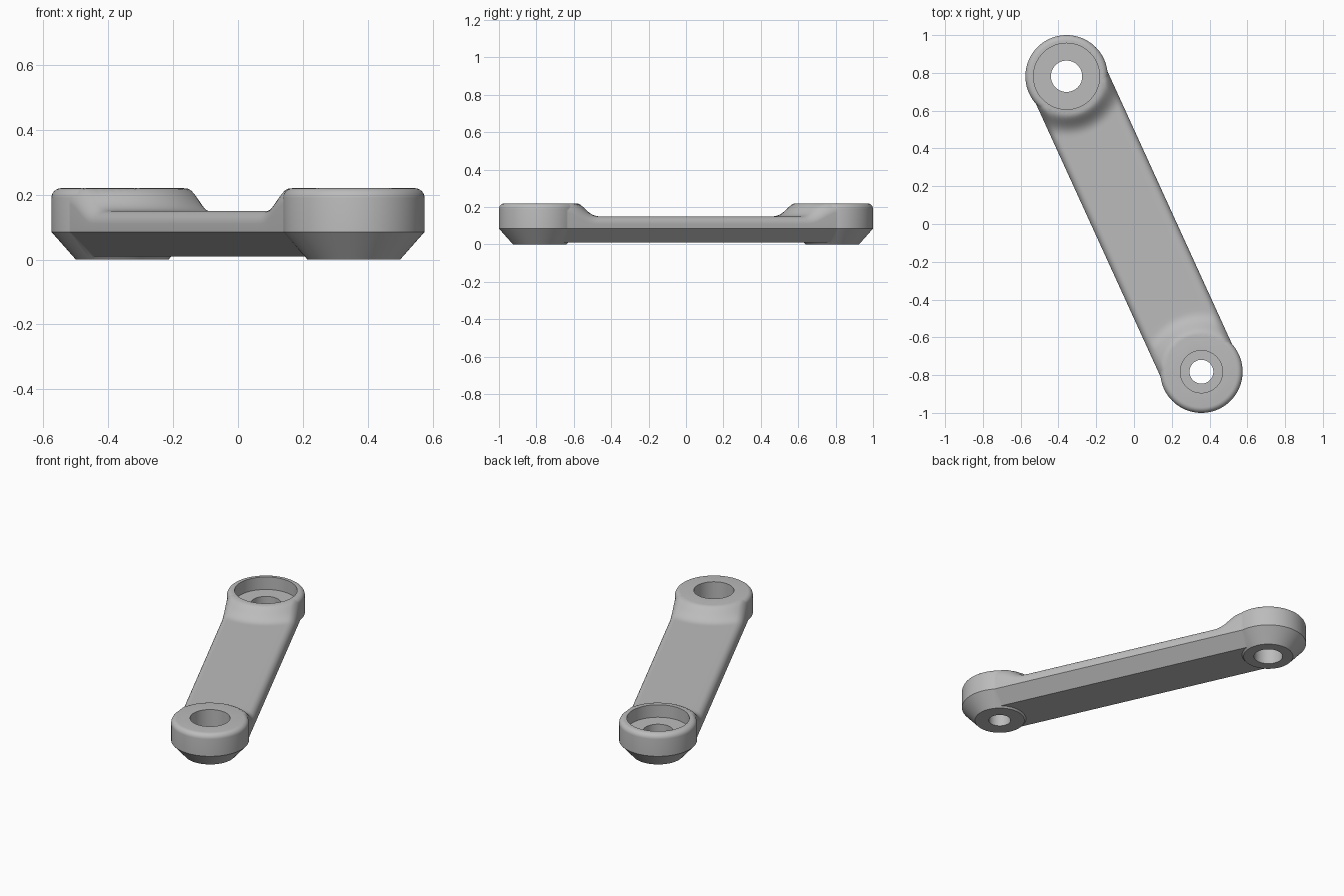
import bpy, bmesh, math
from mathutils import Vector

cube = bpy.data.objects.get("Cube")
if cube:
    bpy.data.objects.remove(cube, do_unlink=True)

END = Vector((0.357, -0.782, 0))      # small-hole end; the other end is opposite
HALF = END.length
ALONG = END.normalized()
ACROSS = Vector((-ALONG.y, ALONG.x, 0))
BOSS_R, BOSS_H = 0.218, 0.22
BAR_W, BAR_H, ROUND = 0.208, 0.15, 0.04

metal = bpy.data.materials.new("satin grey metal")
metal.use_nodes = True
metal.diffuse_color = (0.5, 0.5, 0.5, 1)
metal.node_tree.nodes["Principled BSDF"].inputs["Base Color"].default_value = (0.5, 0.5, 0.5, 1)


def make_object(name, bm):
    bmesh.ops.recalc_face_normals(bm, faces=bm.faces)
    mesh = bpy.data.meshes.new(name)
    bm.to_mesh(mesh)
    bm.free()
    mesh.materials.append(metal)
    obj = bpy.data.objects.new(name, mesh)
    bpy.context.collection.objects.link(obj)
    return obj


def loft(name, rings):
    """Bridge equal closed rings and cap both ends."""
    bm = bmesh.new()
    loops = [[bm.verts.new(p) for p in ring] for ring in rings]
    count = len(loops[0])
    for low, high in zip(loops, loops[1:]):
        for i in range(count):
            j = (i + 1) % count
            bm.faces.new((low[i], low[j], high[j], high[i]))
    bm.faces.new(loops[0])
    bm.faces.new(loops[-1])
    return make_object(name, bm)


def turned(name, centre, profile, sides=96):
    """Solid of revolution from (radius, height) pairs."""
    turns = [math.tau * i / sides for i in range(sides)]
    return loft(name, [[centre + Vector((r * math.cos(a), r * math.sin(a), z))
                        for a in turns] for r, z in profile])


def combine(target, other, operation):
    mod = target.modifiers.new(operation.lower(), 'BOOLEAN')
    mod.operation, mod.object, mod.solver = operation, other, 'EXACT'
    bpy.context.view_layer.objects.active = target
    bpy.ops.object.modifier_apply(modifier=mod.name)
    bpy.data.objects.remove(other, do_unlink=True)


def bar_top(s, t):
    """Bar height, sweeping up to the bosses and rounded off at the sides."""
    r = math.hypot(HALF - abs(s), t)
    u = min(1, max(0, (0.33 - r) / 0.13)) ** 1.5
    z = BAR_H + (BOSS_H - 0.0005 - BAR_H) * u * u * (3 - 2 * u)
    edge = max(0, abs(t) - BAR_W + ROUND)
    return z - ROUND + math.sqrt(max(0, ROUND ** 2 - edge ** 2))


# Bar: chamfered underside, rounded top edges
flat = BAR_W - ROUND
side = [flat + ROUND * math.sin(math.radians(a)) for a in range(90, 0, -15)]
middle = [flat * (1 - i / 8) for i in range(17)]
top = side + middle + [-t for t in reversed(side)]
rise = [HALF - 0.36 * i / 30 for i in range(31)]
stations = [-s for s in rise] + rise[::-1]


def bar_section(s):
    base = [(-0.133, 0.01), (0.133, 0.01), (BAR_W, 0.085)]
    points = base + [(t, bar_top(s, t)) for t in top] + [(-BAR_W, 0.085)]
    return [ALONG * s + ACROSS * t + Vector((0, 0, z)) for t, z in points]


arm = loft("arm", [bar_section(s) for s in stations])

# Bosses: coned foot, upright wall, rounded rim
rim = [(BOSS_R - 0.03 + 0.03 * math.cos(math.radians(a)),
        BOSS_H - 0.03 + 0.03 * math.sin(math.radians(a))) for a in range(0, 91, 15)]
for name, centre in (("wide_boss", -END), ("narrow_boss", END)):
    combine(arm, turned(name, centre, [(0.143, 0), (BOSS_R, 0.085)] + rim), 'UNION')

# Stepped holes: (centre, bore radius, recess radius, recess floor)
for centre, bore, recess, floor in ((-END, 0.083, 0.175, 0.143), (END, 0.063, 0.112, 0.1)):
    cutter = turned("hole_cutter", centre,
                    [(bore, -0.1), (bore, floor), (recess, floor), (recess, 0.4)])
    combine(arm, cutter, 'DIFFERENCE')

bpy.ops.object.select_all(action='DESELECT')
arm.select_set(True)
bpy.context.view_layer.objects.active = arm
bpy.ops.object.shade_smooth_by_angle(angle=math.radians(30))
